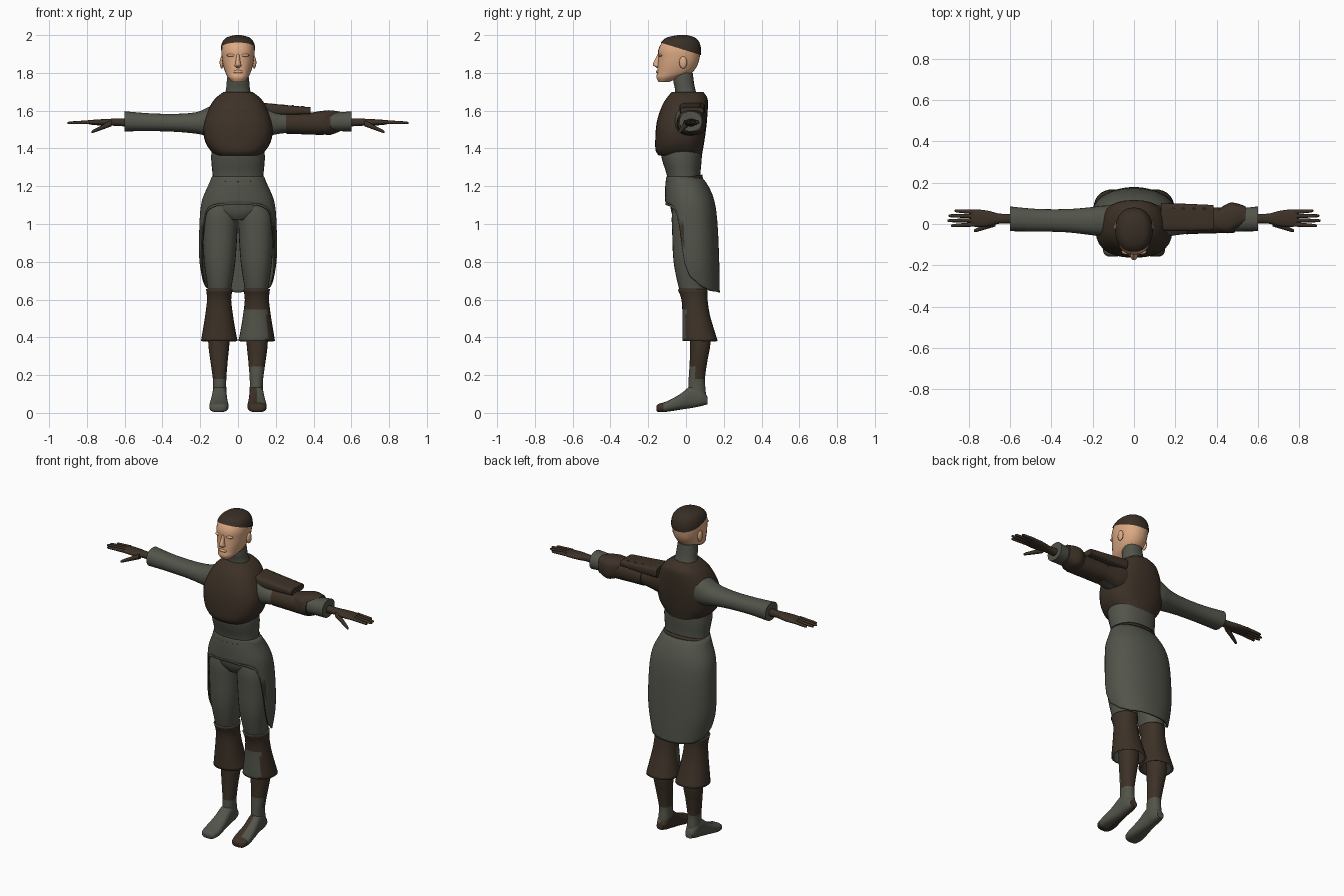
import bpy, bmesh, math
from mathutils import Vector

cube = bpy.data.objects.get("Cube")
if cube:
    bpy.data.objects.remove(cube, do_unlink=True)


def material(name, rgb):
    mat = bpy.data.materials.new(name)
    mat.use_nodes = True
    colour = (*rgb, 1)
    mat.diffuse_color = colour
    mat.node_tree.nodes["Principled BSDF"].inputs["Base Color"].default_value = colour
    return mat


GREY = material("grey_green_cloth", (.085, .09, .07))
BROWN = material("dark_brown_leather", (.046, .031, .02))
SKIN = material("skin", (.72, .40, .23))
HAIR = material("dark_hair", (.04, .028, .019))


def finish(bm, name, mats, rule=None, shell=0, angle=50):
    """Turn a bmesh into a smooth object, colouring faces by rule(center)."""
    bmesh.ops.recalc_face_normals(bm, faces=bm.faces)
    if rule:
        for face in bm.faces:
            c = face.calc_center_median()
            face.material_index = int(rule(Vector((abs(c.x), c.y, c.z))))
    mesh = bpy.data.meshes.new(name)
    bm.to_mesh(mesh)
    bm.free()
    for mat in mats:
        mesh.materials.append(mat)
    mesh.shade_smooth()
    mesh.set_sharp_from_angle(angle=math.radians(angle))
    obj = bpy.data.objects.new(name, mesh)
    bpy.context.collection.objects.link(obj)
    if shell:
        mod = obj.modifiers.new("thickness", "SOLIDIFY")
        mod.thickness = shell
        mod.offset = 0
        mod.material_offset_rim = 1 if len(mats) > 1 else 0
    return obj


def smooth_rings(rings, steps):
    """Fill in extra rings on a smooth curve through the given ones."""
    out = []
    last = len(rings) - 1
    for i in range(last):
        p = [rings[max(0, min(last, i + k))] for k in (-1, 0, 1, 2)]
        for s in range(steps):
            u = s / steps
            out.append([b + .5 * u * (c - a + u * (2 * a - 5 * b + 4 * c - d
                        + u * (3 * (b - c) + d - a))) for a, b, c, d in zip(*p)])
    return out + [list(rings[-1])]


def ring_point(ring, theta, power):
    """Point on a rounded section given by its extents in two directions."""
    _, a0, a1, b0, b1 = ring
    c, s = math.cos(theta), math.sin(theta)
    a = (a0 + a1) / 2 + (a1 - a0) / 2 * math.copysign(abs(c) ** power, c)
    b = (b0 + b1) / 2 + (b1 - b0) / 2 * math.copysign(abs(s) ** power, s)
    return a, b


def loft_mesh(rings, axis="z", side=1, power=.9, steps=3, seg=28, caps=True):
    bm = bmesh.new()
    loops = []
    for ring in smooth_rings(rings, steps):
        loop = []
        for k in range(seg):
            a, b = ring_point(ring, math.tau * k / seg, power)
            t = ring[0]
            co = {"z": (a, b, t), "x": (t, a, b), "y": (a, t, b)}[axis]
            loop.append(bm.verts.new((co[0] * side, co[1], co[2])))
        loops.append(loop)
    for low, high in zip(loops, loops[1:]):
        for k in range(seg):
            n = (k + 1) % seg
            bm.faces.new((low[k], low[n], high[n], high[k]))
    if caps:
        bm.faces.new(loops[0])
        bm.faces.new(loops[-1])
    return bm


def loft(name, mats, rings, rule=None, shell=0, **options):
    return finish(loft_mesh(rings, **options), name, mats, rule, shell)


def centred(rows):
    """Rows of height, half width, front, back become full rings."""
    return [(z, -w, w, f, b) for z, w, f, b in rows]


def finger(name, side, start, end, r0, r1):
    rings = []
    for u in (0, .5, .93, 1):
        p = Vector(start).lerp(Vector(end), u)
        r = r0 + (r1 - r0) * u if u < 1 else r1 * .4
        rings.append((p.x, p.y - r, p.y + r, p.z - r, p.z + r))
    loft(name, [BROWN], rings, axis="x", side=side, seg=10, steps=2)


def ellipsoid(name, mat, center, radii):
    bm = bmesh.new()
    bmesh.ops.create_uvsphere(bm, u_segments=16, v_segments=10, radius=1)
    for v in bm.verts:
        v.co = Vector(center) + Vector(x * r for x, r in zip(v.co, radii))
    finish(bm, name, [mat])


# Head, cap of short hair and facial features
skull = centred([(1.752, .03, -.145, -.09), (1.775, .052, -.157, -.03),
                 (1.80, .066, -.153, .03), (1.84, .079, -.15, .06),
                 (1.88, .086, -.147, .072), (1.92, .088, -.147, .076),
                 (1.96, .079, -.128, .066), (1.985, .056, -.095, .042),
                 (1.997, .012, -.04, 0)])
loft("head", [SKIN], skull)
hair = loft_mesh([(z + .003, a - .004, b + .004, f - .004, k + .004)
                  for z, a, b, f, k in skull])
bmesh.ops.bisect_plane(hair, geom=hair.verts[:] + hair.edges[:] + hair.faces[:],
                       plane_co=(0, -.12, 1.956), plane_no=(0, .31, 1), clear_inner=True)
finish(hair, "hair", [HAIR])
loft("nose", [SKIN], centred([(1.827, .008, -.155, -.13), (1.837, .018, -.17, -.13),
                              (1.85, .014, -.174, -.13), (1.90, .007, -.15, -.13)]), seg=12)
ellipsoid("lips", SKIN, (0, -.149, 1.806), (.026, .009, .009))
for side, tag in ((1, "left"), (-1, "right")):
    ellipsoid(tag + "_ear", SKIN, (side * .086, -.015, 1.855), (.011, .021, .032))
    ellipsoid(tag + "_brow", SKIN, (side * .034, -.135, 1.893), (.026, .013, .008))
loft("neck_collar", [GREY], centred([(1.65, .08, -.06, .07), (1.71, .064, -.058, .05),
                                     (1.75, .06, -.066, .042), (1.80, .054, -.07, .036)]))

# Torso
loft("vest", [BROWN], centred([(1.362, .118, -.143, .084), (1.385, .142, -.16, .088),
                               (1.43, .172, -.163, .096), (1.50, .185, -.16, .106),
                               (1.56, .174, -.15, .112), (1.63, .145, -.125, .116),
                               (1.67, .115, -.10, .112), (1.70, .075, -.075, .09)]), power=.8)
loft("waist", [GREY], centred([(1.20, .136, -.098, .08), (1.26, .135, -.102, .076),
                               (1.34, .142, -.127, .083), (1.39, .14, -.135, .084)]))
loft("pelvis", [GREY], centred([(1.02, .06, -.055, .08), (1.06, .14, -.077, .11),
                                (1.13, .165, -.085, .12), (1.24, .125, -.09, .07)]))
belt = loft_mesh(centred([(1.212, .141, -.106, .088), (1.24, .138, -.105, .083)]),
                 caps=False, steps=1)
for v in belt.verts:
    v.co.z += .19 * v.co.y + .005
finish(belt, "belt", [BROWN, GREY], lambda c: c.y < 0 and .02 < c.x < .04, shell=.006)

# Skirt: short in front, long behind, with a dark hem
skirt_profile = smooth_rings(centred([(1.25, .134, -.10, .077), (1.20, .155, -.106, .115),
                                      (1.12, .188, -.106, .147), (1.0, .2, -.10, .163),
                                      (.8, .2, -.10, .172), (.63, .166, -.10, .175)]), 5)
hem_curve = [(0, .638), (50, .645), (75, .67), (95, .72), (107, .80),
             (120, 1.03), (128, 1.075), (145, 1.095), (180, 1.105)]


def hem_height(phi):
    for (p0, z0), (p1, z1) in zip(hem_curve, hem_curve[1:]):
        if phi <= p1:
            return z0 + (z1 - z0) * (phi - p0) / (p1 - p0)
    return hem_curve[-1][1]


def profile_at(z):
    for top, low in zip(skirt_profile, skirt_profile[1:]):
        if z >= low[0]:
            u = (z - top[0]) / (low[0] - top[0])
            return [a + (b - a) * u for a, b in zip(top, low)]
    return skirt_profile[-1]


skirt = bmesh.new()
columns, rows = 90, 20
grid = []
for k in range(columns):
    theta = math.tau * k / columns
    phi = abs(math.degrees((theta + math.pi / 2) % math.tau) - 180)
    column = []
    for r in range(rows + 1):
        z = 1.25 + (hem_height(phi) - 1.25) * min(r / (rows - 1), 1)
        if r >= rows - 1:
            z += .014 * (rows - r)
        x, y = ring_point(profile_at(z), theta, .9)
        column.append(skirt.verts.new((x, y, z)))
    grid.append(column)
for k in range(columns):
    a, b = grid[k], grid[(k + 1) % columns]
    for r in range(rows):
        skirt.faces.new((a[r], b[r], b[r + 1], a[r + 1]))
finish(skirt, "skirt", [GREY, BROWN],
       lambda c: c.z < 1.0 and c.x > .1 and c.y < -.012, shell=.008)

# Arms, legs and feet
for side, tag in ((1, "left"), (-1, "right")):
    left = side > 0
    loft(tag + "_sleeve", [GREY, BROWN],
         [(.11, -.06, .09, 1.46, 1.64), (.16, -.06, .088, 1.465, 1.618),
          (.22, -.052, .08, 1.478, 1.592), (.33, -.04, .072, 1.488, 1.583),
          (.47, -.036, .073, 1.492, 1.586), (.60, -.035, .085, 1.49, 1.597)],
         lambda c: left and c.y > .03 and c.x < .5, axis="x", side=side)
    loft(tag + "_hand", [BROWN],
         [(.58, .003, .05, 1.515, 1.56), (.65, .002, .05, 1.52, 1.558),
          (.70, -.01, .063, 1.52, 1.556), (.75, -.014, .07, 1.523, 1.553),
          (.79, -.012, .07, 1.527, 1.55)], axis="x", side=side)
    for i, reach in enumerate((.868, .897, .903, .885)):
        finger(f"{tag}_finger_{i + 1}", side, (.775, .058 - .02 * i, 1.54),
               (reach, .064 - .024 * i, 1.535), .011, .007)
    finger(tag + "_thumb", side, (.67, .005, 1.533), (.775, -.034, 1.487), .017, .008)

    loft(tag + "_thigh", [GREY],
         [(.50, .05, .15, 0, .10), (.58, .045, .155, -.012, .102),
          (.67, .033, .162, -.04, .107), (.80, .014, .18, -.066, .12),
          (.95, .004, .186, -.073, .125), (1.05, .003, .182, -.075, .115),
          (1.12, .02, .15, -.06, .09)], side=side)
    loft(tag + "_flared_cuff", [BROWN, GREY],
         [(.38, .006, .192, -.015, .164), (.44, .018, .182, -.015, .145),
          (.52, .031, .169, -.015, .122), (.60, .04, .16, -.02, .11),
          (.655, .032, .165, -.04, .11)],
         lambda c: left and c.z < .56 and c.x < .15 and c.y < .05,
         side=side, caps=False, shell=.008)
    loft(tag + "_shin", [GREY, BROWN],
         [(.06, .063, .133, .018, .108), (.12, .062, .132, .012, .104),
          (.18, .062, .133, .014, .10), (.28, .054, .147, .02, .114),
          (.38, .045, .158, .02, .13), (.50, .05, .15, .01, .11)],
         lambda c: c.z > (.24 if left and c.y < .05 else .19), side=side)
    loft(tag + "_foot", [GREY, BROWN],
         [(-.157, .08, .125, .012, .035), (-.145, .06, .145, .004, .048),
          (-.10, .05, .152, .006, .062), (-.03, .056, .144, .017, .10),
          (.03, .06, .136, .026, .145), (.08, .062, .134, .036, .13),
          (.114, .075, .12, .046, .085)],
         lambda c: left and (c.x < .1 or c.y < -.11), axis="y", side=side, power=.75)

# Armour on the left arm
loft("shoulder_plate", [BROWN],
     [(.13, -.035, .102, 1.575, 1.642), (.25, -.034, .098, 1.575, 1.63),
      (.385, -.03, .092, 1.58, 1.618)], axis="x", power=.5)
loft("upper_arm_wrap", [BROWN],
     [(.255, -.05, .082, 1.478, 1.59), (.34, -.046, .08, 1.475, 1.59),
      (.44, -.044, .08, 1.472, 1.59), (.49, -.042, .08, 1.476, 1.59)], axis="x")
loft("elbow_pad", [BROWN],
     [(.40, -.035, .065, 1.495, 1.592), (.455, -.045, .10, 1.475, 1.60),
      (.49, -.03, .102, 1.472, 1.602), (.54, 0, .086, 1.49, 1.595)], axis="x", power=.7)
for i in range(4):
    ellipsoid(f"plate_stud_{i + 1}", GREY, (.19 + .05 * i, .075, 1.633 - .004 * i),
              (.008, .004, .004))
